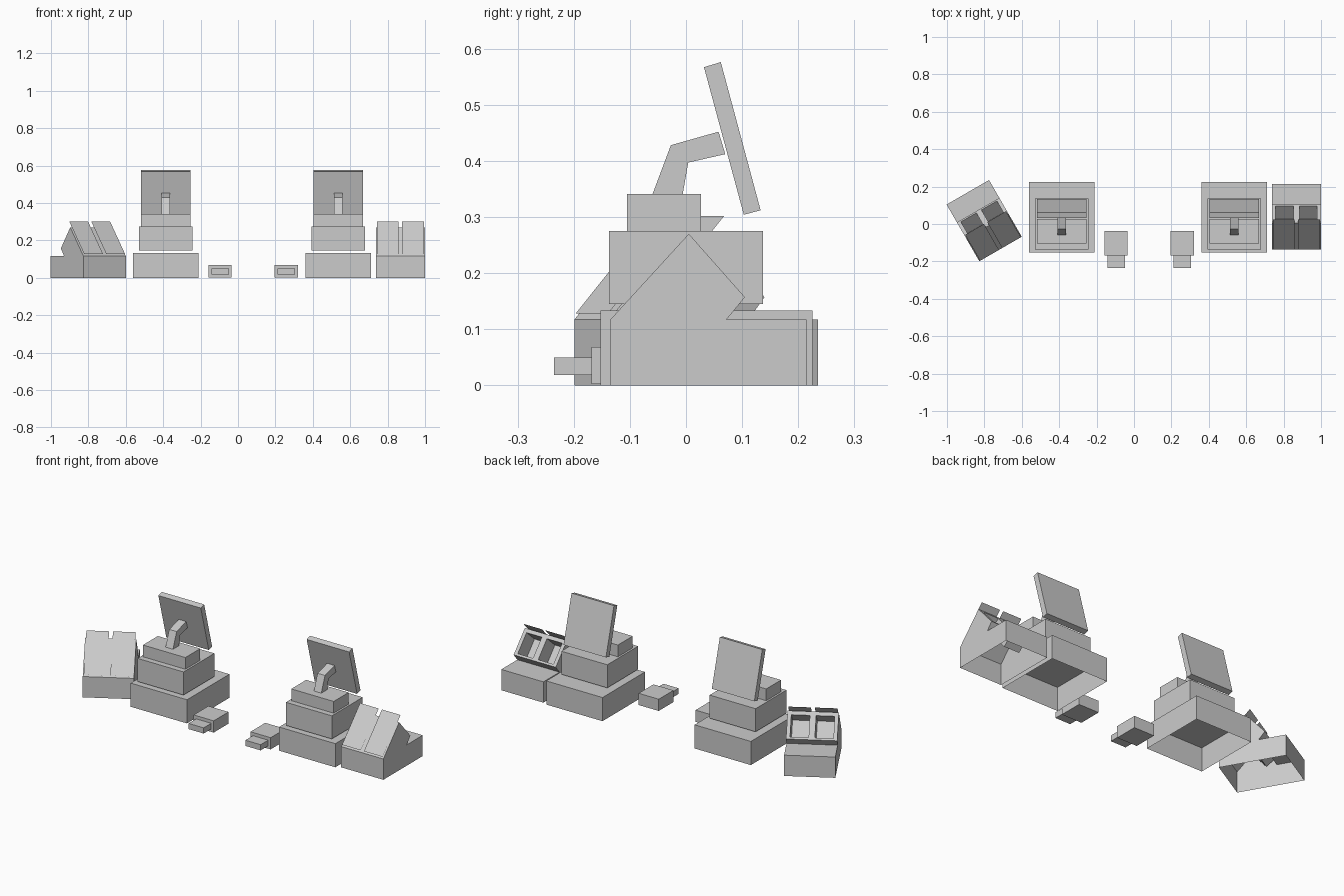
import bpy, bmesh
from math import radians
from mathutils import Matrix, Vector

if "Cube" in bpy.data.objects:
    bpy.data.objects.remove(bpy.data.objects["Cube"])

grey = bpy.data.materials.new("light_grey")
grey.use_nodes = True
grey.diffuse_color = (0.6, 0.6, 0.6, 1)
grey.node_tree.nodes["Principled BSDF"].inputs["Base Color"].default_value = (0.6, 0.6, 0.6, 1)


def finish(name, bm, place):
    bmesh.ops.remove_doubles(bm, verts=bm.verts, dist=0.0001)
    bmesh.ops.recalc_face_normals(bm, faces=bm.faces)
    mesh = bpy.data.meshes.new(name)
    bm.to_mesh(mesh)
    bm.free()
    mesh.materials.append(grey)
    obj = bpy.data.objects.new(name, mesh)
    obj.matrix_world = place
    bpy.context.collection.objects.link(obj)


def face(bm, points):
    return bm.faces.new([bm.verts.new(p) for p in points])


def box(name, width, y0, y1, z0, z1, place, open_bottom=False):
    bm = bmesh.new()
    size = Matrix.Diagonal((width, y1 - y0, z1 - z0, 1))
    bmesh.ops.create_cube(bm, size=1, matrix=Matrix.Translation((0, (y0 + y1) / 2, (z0 + z1) / 2)) @ size)
    if open_bottom:
        low = [f for f in bm.faces if f.calc_center_median().z < z0 + 0.001]
        bmesh.ops.delete(bm, geom=low, context='FACES')
    finish(name, bm, place)


def prism(name, width, profile, place):
    """Extrude a side profile of (y, z) points along x."""
    bm = bmesh.new()
    side = face(bm, [(-width / 2, y, z) for y, z in profile])
    out = bmesh.ops.extrude_face_region(bm, geom=[side])["geom"]
    bmesh.ops.translate(bm, vec=(width, 0, 0), verts=[v for v in out if isinstance(v, bmesh.types.BMVert)])
    if side.is_valid and not any(len(e.link_faces) == 1 for e in side.edges):
        pass
    else:
        face(bm, [(-width / 2, y, z) for y, z in profile])
    finish(name, bm, place)


ARM = [(-0.06, 0.34), (-0.027, 0.428), (0.058, 0.452), (0.070, 0.412), (0.004, 0.397), (-0.006, 0.34)]
SCREEN = [(0.032, 0.567), (0.062, 0.576), (0.133, 0.312), (0.103, 0.304)]


def register(label, x):
    place = Matrix.Translation((x, 0, 0))
    box(label + "_register_drawer", 0.35, -0.152, 0.225, 0, 0.133, place, True)
    box(label + "_register_body", 0.286, -0.137, 0.137, 0.145, 0.275, place)
    box(label + "_register_top", 0.264, -0.105, 0.027, 0.275, 0.341, place)
    prism(label + "_screen_arm", 0.046, ARM, place)
    prism(label + "_screen", 0.264, SCREEN, place)


def card_reader(label, x):
    place = Matrix.Translation((x, 0, 0))
    box(label + "_reader_body", 0.125, -0.168, -0.037, 0.002, 0.068, place)
    box(label + "_reader_slot", 0.094, -0.235, -0.168, 0.018, 0.05, place)


# Tray side outline, starting at the peak and running down the back
TRAY = [(0.005, 0.27), (0.105, 0.157), (0.072, 0.117), (0.215, 0.117), (0.215, 0), (-0.135, 0), (-0.135, 0.117)]
HALF = 0.131
MID = 0.04


def tray_shell(name, place):
    bm = bmesh.new()
    outline = [(y - MID, z) for y, z in TRAY]
    for x in (-HALF, HALF):
        face(bm, [(x, y, z) for y, z in outline])
    # Walls, leaving the pocketed slope and the underside open
    for i, (a, b) in enumerate(zip(outline, outline[1:] + outline[:1])):
        if i not in (0, 4):
            face(bm, [(-HALF, *a), (HALF, *a), (HALF, *b), (-HALF, *b)])
    # Back slope as a grid with two deep pockets
    top, low = (Vector((0, *p)) for p in outline[:2])
    down = low - top
    inward = down.cross(Vector((1, 0, 0))).normalized()
    inward *= -0.095 if inward.z > 0 else 0.095
    cols = [-HALF, -0.111, -0.016, 0.016, 0.111, HALF]
    rows = [0, 0.14, 0.92, 1]
    for c in range(5):
        for r in range(3):
            x0, x1 = cols[c], cols[c + 1]
            a, b = top + down * rows[r], top + down * rows[r + 1]
            rim = [Vector((x0, *a.yz)), Vector((x1, *a.yz)), Vector((x1, *b.yz)), Vector((x0, *b.yz))]
            if c in (1, 3) and r == 1:
                deep = [p + inward for p in rim]
                face(bm, deep)
                for i in range(4):
                    j = (i + 1) % 4
                    face(bm, [rim[i], rim[j], deep[j], deep[i]])
            else:
                face(bm, rim)
    finish(name, bm, place)


def tray(label, place):
    tray_shell(label + "_tray", place)
    # Thin sloping lids hovering over the front
    for side, sign in (("right", -1), ("left", 1)):
        bm = bmesh.new()
        lo, hi = sign * 0.01, sign * 0.126
        y0, y1 = -0.135 - MID, 0.025 - MID
        face(bm, [(lo, y0, 0.128), (hi, y0, 0.128), (hi, y1, 0.302), (lo, y1, 0.302)])
        finish(label + "_tray_" + side + "_lid", bm, place)


# Two stations, the right-hand tray turned inward
register("right", -0.386)
register("left", 0.537)
card_reader("right", -0.096)
card_reader("left", 0.258)
tray("left", Matrix.Translation((0.868, MID, 0)))
tray("right", Matrix.Translation((-0.801, 0.018, 0)) @ Matrix.Rotation(radians(30), 4, 'Z'))
